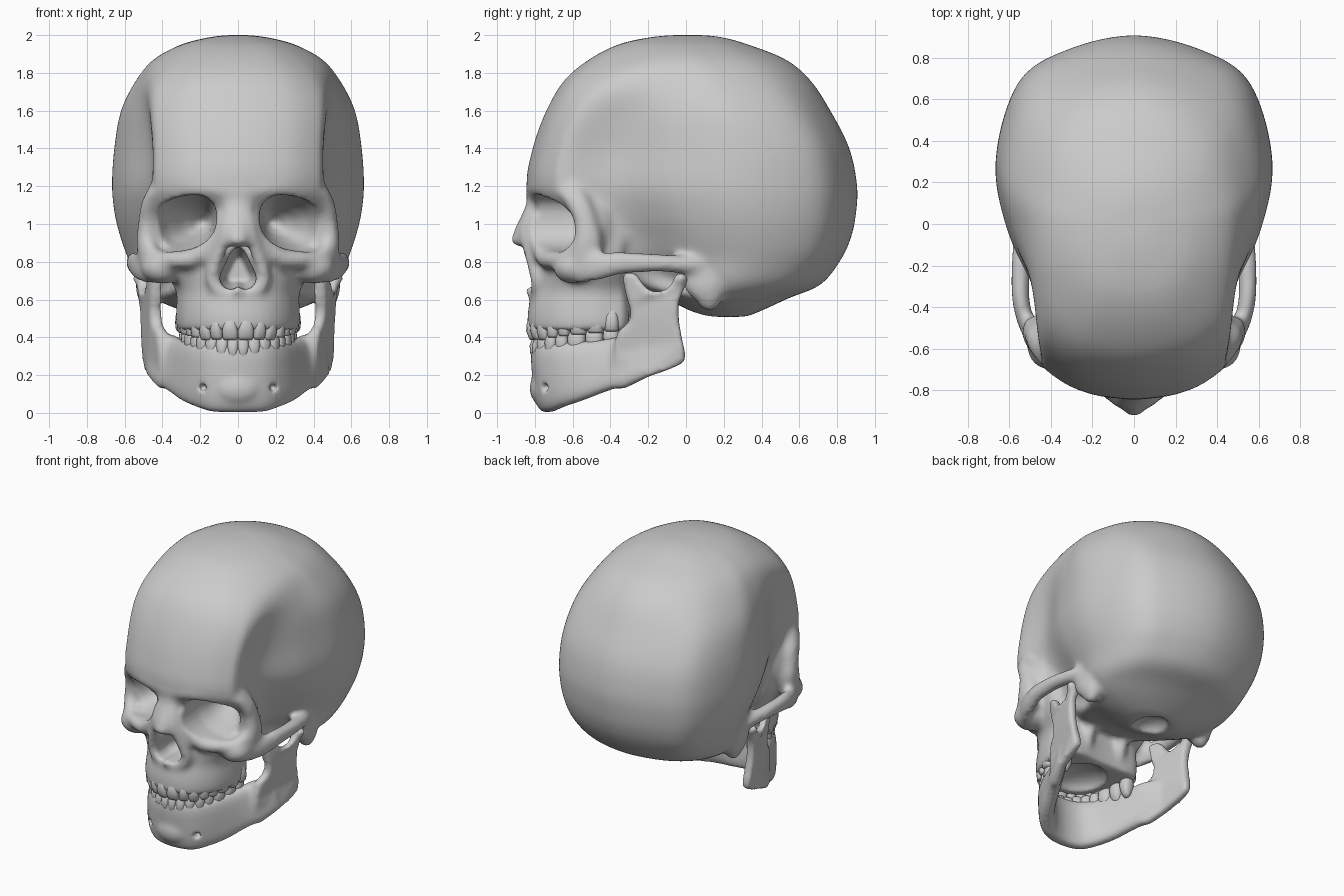
import bpy, bmesh, math
from mathutils import Vector, Matrix

if "Cube" in bpy.data.objects:
    bpy.data.objects.remove(bpy.data.objects["Cube"])


def spline(rows, n=6, closed=False):
    out, m = [], len(rows)
    for i in range(m if closed else m - 1):
        p = [rows[(i + k) % m] if closed else rows[min(max(i + k, 0), m - 1)] for k in (-1, 0, 1, 2)]
        for j in range(n):
            t = j / n
            out.append([.5 * (2 * b + (c - a) * t + (2 * a - 5 * b + 4 * c - d) * t * t
                              + (3 * b - a - 3 * c + d) * t ** 3) for a, b, c, d in zip(*p)])
    if not closed:
        out.append(list(rows[-1]))
    return out


def loft(bm, rings):
    vs = [[bm.verts.new(p) for p in r] for r in rings]
    n = len(vs[0])
    for a, b in zip(vs, vs[1:]):
        for i in range(n):
            bm.faces.new((a[i], a[(i + 1) % n], b[(i + 1) % n], b[i]))
    bm.faces.new(vs[0])
    bm.faces.new(vs[-1])


def oval(n=20, power=1.0):
    out = []
    for i in range(n):
        a = 2 * math.pi * i / n
        c, s = math.cos(a), math.sin(a)
        out.append((math.copysign(abs(c) ** power, c), math.copysign(abs(s) ** power, s)))
    return out


def tube(bm, rows, ref=(0, 1, 0)):
    # rows: x, y, z, side radius, other radius
    rows, ref = spline(rows), Vector(ref)
    rings = []
    for i, r in enumerate(rows):
        c = Vector(r[:3])
        t = Vector(rows[min(i + 1, len(rows) - 1)][:3]) - Vector(rows[max(i - 1, 0)][:3])
        side = t.cross(ref).normalized()
        up = side.cross(t).normalized()
        rings.append([c + side * u * r[3] + up * v * r[4] for u, v in oval(16)])
    loft(bm, rings)


def ball(bm, c, r):
    bmesh.ops.create_uvsphere(bm, u_segments=24, v_segments=14, radius=1,
                              matrix=Matrix.Translation(c) @ Matrix.Diagonal((*r, 1)))


def mirror(bm):
    new = bmesh.ops.duplicate(bm, geom=bm.verts[:] + bm.edges[:] + bm.faces[:])["geom"]
    for v in new:
        if isinstance(v, bmesh.types.BMVert):
            v.co.x *= -1


def ring_from_half(half, z):
    full = half + [(-x, y) for x, y in reversed(half[1:-1])]
    return [(x, y, z) for x, y in spline(full, 5, True)]


def to_object(name, bm):
    bmesh.ops.recalc_face_normals(bm, faces=bm.faces[:])
    me = bpy.data.meshes.new(name)
    bm.to_mesh(me)
    bm.free()
    me.shade_smooth()
    ob = bpy.data.objects.new(name, me)
    bpy.context.scene.collection.objects.link(ob)
    return ob


def fuse(name, bm, voxel, cut_bm):
    # merge overlapping parts into one bone, carve it, smooth it
    ob = to_object(name, bm)
    cutter = to_object(name + "_cutter", cut_bm)
    cutter.hide_render = True
    for size, rounds in ((voxel * 1.25, 8), (voxel, 3)):
        rm = ob.modifiers.new("fuse", 'REMESH')
        rm.mode, rm.voxel_size, rm.use_smooth_shade = 'VOXEL', size, True
        sm = ob.modifiers.new("soften", 'SMOOTH')
        sm.factor, sm.iterations = .5, rounds
        if size != voxel:
            cut = ob.modifiers.new("carve", 'BOOLEAN')
            cut.operation, cut.solver, cut.object = 'DIFFERENCE', 'EXACT', cutter
    dg = bpy.context.evaluated_depsgraph_get()
    me = bpy.data.meshes.new_from_object(ob.evaluated_get(dg))
    ob.modifiers.clear()
    ob.data = me
    me.shade_smooth()
    bpy.data.objects.remove(cutter)


# --- cheekbones, brows, nose sides, mastoids (one side, then mirrored)
bm = bmesh.new()
tube(bm, [(.42, -.61, 1.21, .04, .05), (.465, -.56, 1.1, .05, .06), (.477, -.53, 1.0, .053, .065),
          (.482, -.52, .9, .058, .08), (.455, -.55, .79, .065, .085)])
ball(bm, (.40, -.48, 1.0), (.07, .1, .18))
ball(bm, (.40, -.6, .77), (.115, .105, .088))
tube(bm, [(.485, -.55, .9, .042, .042), (.43, -.63, .82, .045, .045), (.33, -.70, .81, .048, .048),
          (.22, -.75, .825, .05, .05), (.125, -.78, .92, .047, .047), (.085, -.785, 1.04, .04, .04)])
tube(bm, [(.48, -.57, 1.06, .04, .04), (.44, -.63, 1.155, .04, .04), (.33, -.72, 1.192, .042, .042),
          (.2, -.778, 1.195, .045, .045), (.09, -.797, 1.18, .045, .045), (0, -.805, 1.18, .045, .045)])
tube(bm, [(.40, -.62, .77, .03, .07), (.475, -.56, .768, .038, .084), (.52, -.47, .775, .042, .078),
          (.546, -.35, .793, .044, .062), (.545, -.2, .795, .048, .052), (.53, -.08, .79, .052, .048),
          (.505, .04, .78, .05, .05), (.48, .12, .77, .04, .05)], (0, 0, 1))
tube(bm, [(.04, -.81, 1.07, .04, .04), (.065, -.845, .955, .038, .04), (.1, -.822, .85, .037, .04),
          (.138, -.79, .72, .037, .04), (.1, -.79, .65, .037, .035), (.02, -.8, .635, .03, .03)])
tube(bm, [(.465, .1, .82, .05, .12), (.48, .1, .7, .062, .12), (.474, .12, .62, .06, .085),
          (.462, .12, .545, .035, .04)])
tube(bm, [(.14, -.26, .74, .05, .06), (.14, -.31, .6, .04, .05), (.14, -.34, .5, .03, .04)])
mirror(bm)

# --- cranium: z, front y, back y, half width, temple half width, temple amount
dome = [(0, -1), (.42, -.94), (.66, -.79), (.82, -.6), (.94, -.36), (1, -.05), (.99, .2), (.82, .62), (.47, .9), (0, 1)]
levels = [(.508, .1, .32, .18, .1, 0), (.55, 0, .42, .32, .15, 0), (.61, -.12, .55, .45, .18, 0),
          (.68, -.35, .715, .53, .2, .5), (.81, -.55, .82, .58, .36, 1), (.93, -.66, .875, .622, .40, 1),
          (1.05, -.76, .9, .652, .43, 1), (1.2, -.843, .907, .667, .45, 1), (1.4, -.812, .866, .655, .45, 1),
          (1.6, -.74, .765, .62, .45, .8), (1.76, -.645, .66, .54, .44, .35), (1.87, -.515, .53, .445, .4, 0),
          (1.95, -.36, .33, .3, .3, 0), (1.987, -.2, .2, .16, .1, 0), (2.0, -.08, .1, .06, .05, 0)]
rings = []
for z, yf, yb, w, xt, k in spline(levels, 4):
    h = (yb - yf) / 2
    temple = [(0, 0), (.56 * xt, .045), (.9 * xt, .145), (xt, .23), (xt + .01, .54),
              (.91 * w, .92), (w, 1.31), (.84 * w, 1.735), (.5 * w, 1.915), (0, 2)]
    half = [(a * w * (1 - k) + c * k, yf + h * ((b + 1) * (1 - k) + d * k))
            for (a, b), (c, d) in zip(dome, temple)]
    rings.append(ring_from_half(half, z))
loft(bm, rings)

# --- upper jaw and middle face: z, front y, half width, back y
rings = []
for z, yf, w, yb in spline([(.435, -.838, .32, -.315), (.5, -.84, .325, -.31), (.57, -.832, .322, -.31),
                            (.65, -.812, .325, -.32), (.75, -.79, .385, -.33), (.85, -.765, .42, -.33),
                            (1.0, -.75, .42, -.3), (1.12, -.75, .42, -.3)], 4):
    rings.append(ring_from_half([(0, yf), (.5 * w, yf + .04), (.85 * w, yf + .16), (w, yf + .32),
                                 (w * .99, yf + .42), (.85 * w, yb), (0, yb)], z))
loft(bm, rings)

# --- nose bridge and spine
tube(bm, [(0, -.79, 1.18, .12, .055), (0, -.797, 1.1, .085, .05), (0, -.825, 1.03, .07, .05),
          (0, -.86, .96, .062, .05), (0, -.892, .885, .052, .045)])
ball(bm, (0, -.82, .65), (.03, .04, .03))

# --- eye sockets, nose opening, palate and base opening to carve
cut = bmesh.new()
rings = []
for y, s, cx in ((-1.0, 1.0, .285), (-.64, 1.0, .285), (-.57, .86, .268), (-.5, .72, .25),
                 (-.4, .45, .215), (-.33, .15, .19)):
    rings.append([(cx + s * (.172 * u), y, 1.005 + s * (.145 * v - .03 * u)) for u, v in oval(28, .85)])
loft(cut, rings)
mirror(cut)
pear = [(0, .885), (.035, .86), (.07, .79), (.1, .715), (.08, .665), (.035, .65), (0, .665)]
pear = spline(pear + [(-x, z) for x, z in reversed(pear[1:-1])], 4, True)
loft(cut, [[(x * s, y, .75 + (z - .75) * s) for x, z in pear] for y, s in ((-1, 1), (-.7, .95), (-.55, .6))])
ball(cut, (0, -.56, .42), (.18, .19, .09))
ball(cut, (0, .16, .5), (.11, .14, .08))
fuse("cranium", bm, .0145, cut)

# --- lower jaw: ramus plate, joint knob
bm = bmesh.new()
outline = [(-.38, .13), (-.2, .19), (-.04, .25), (0, .29), (-.018, .38), (-.037, .5), (-.033, .6), (0, .68),
           (-.01, .73), (-.055, .73), (-.085, .67), (-.15, .642), (-.21, .66), (-.25, .72), (-.29, .748),
           (-.335, .73), (-.32, .63), (-.295, .54), (-.31, .47), (-.37, .41)]
outline = spline(outline, 3, True)
loft(bm, [[(.475 + .06 * (z - .25) + .4 * min(0, y + .15) + d, y, z) for y, z in outline]
          for d in (-.032, .032)])
ball(bm, (.495, -.025, .71), (.07, .04, .035))
mirror(bm)

# --- lower jaw body: bottom point, top point, half thickness
side = [(0, -.738, 0, 0, -.775, .375, .058), (.13, -.712, .003, .12, -.75, .375, .058),
        (.215, -.645, .03, .2, -.675, .375, .055), (.285, -.55, .062, .25, -.57, .38, .053),
        (.35, -.43, .108, .295, -.44, .39, .05), (.42, -.31, .15, .345, -.31, .415, .045),
        (.465, -.2, .19, .42, -.22, .43, .033)]
rows = spline([(-r[0], *r[1:3], -r[3], *r[4:]) for r in reversed(side[1:])] + side, 5)
rings = []
for i, r in enumerate(rows):
    b, t = Vector(r[:3]), Vector(r[3:6])
    d = Vector(rows[min(i + 1, len(rows) - 1)][:3]) - Vector(rows[max(i - 1, 0)][:3])
    n = Vector((d.y, -d.x, 0)).normalized()
    rings.append([(b + t) / 2 + n * u * r[6] + (t - b) / 2 * v for u, v in oval(20, .65)])
loft(bm, rings)
ball(bm, (0, -.78, .13), (.11, .048, .08))
cut = bmesh.new()
for s in (-1, 1):
    ball(cut, (s * .185, -.737, .135), (.02, .05, .022))
fuse("lower_jaw", bm, .012, cut)


# --- teeth set along the dental arch
def teeth(name, up, offset, bite0, widths):
    bm = bmesh.new()
    arch = [(0, -.818), (.1, -.795), (.185, -.735), (.24, -.64), (.27, -.53), (.287, -.42), (.29, -.355)]
    pts = [Vector((x, y, 0)) for x, y in spline(arch, 12)]
    total = sum((b - a).length for a, b in zip(pts, pts[1:]))
    pos = 0
    for i, w in enumerate(widths):
        w *= total / sum(widths)
        want, run = pos + w / 2, 0
        pos += w
        for a, b in zip(pts, pts[1:]):
            if run + (b - a).length >= want:
                break
            run += (b - a).length
        t = (b - a).normalized()
        n = Vector((t.y, -t.x, 0))
        c = a + t * (want - run) + n * offset
        depth = .034 if i < 3 else .038 if i < 5 else .044
        edge = .4 if i < 3 else .72
        bite = bite0 + .045 * (i / 7) ** 1.5 - (up * .008 if i == 2 else 0)
        rings = []
        for dz, sw, sd in ((0, .8, edge), (.012, .97, edge + .2), (.045, 1.03, 1), (.08, .9, .95),
                           (.115, .65, .6), (.135, .4, .2)):
            rings.append([c + t * u * sw * w * .5 + n * v * sd * depth + Vector((0, 0, bite + up * dz))
                          for u, v in oval(14, .75)])
        loft(bm, rings)
    mirror(bm)
    to_object(name, bm)


teeth("upper_teeth", 1, 0, .387, (.08, .062, .066, .062, .062, .088, .086, .074))
teeth("lower_teeth", -1, -.02, .402, (.055, .06, .064, .064, .066, .092, .09, .08))
